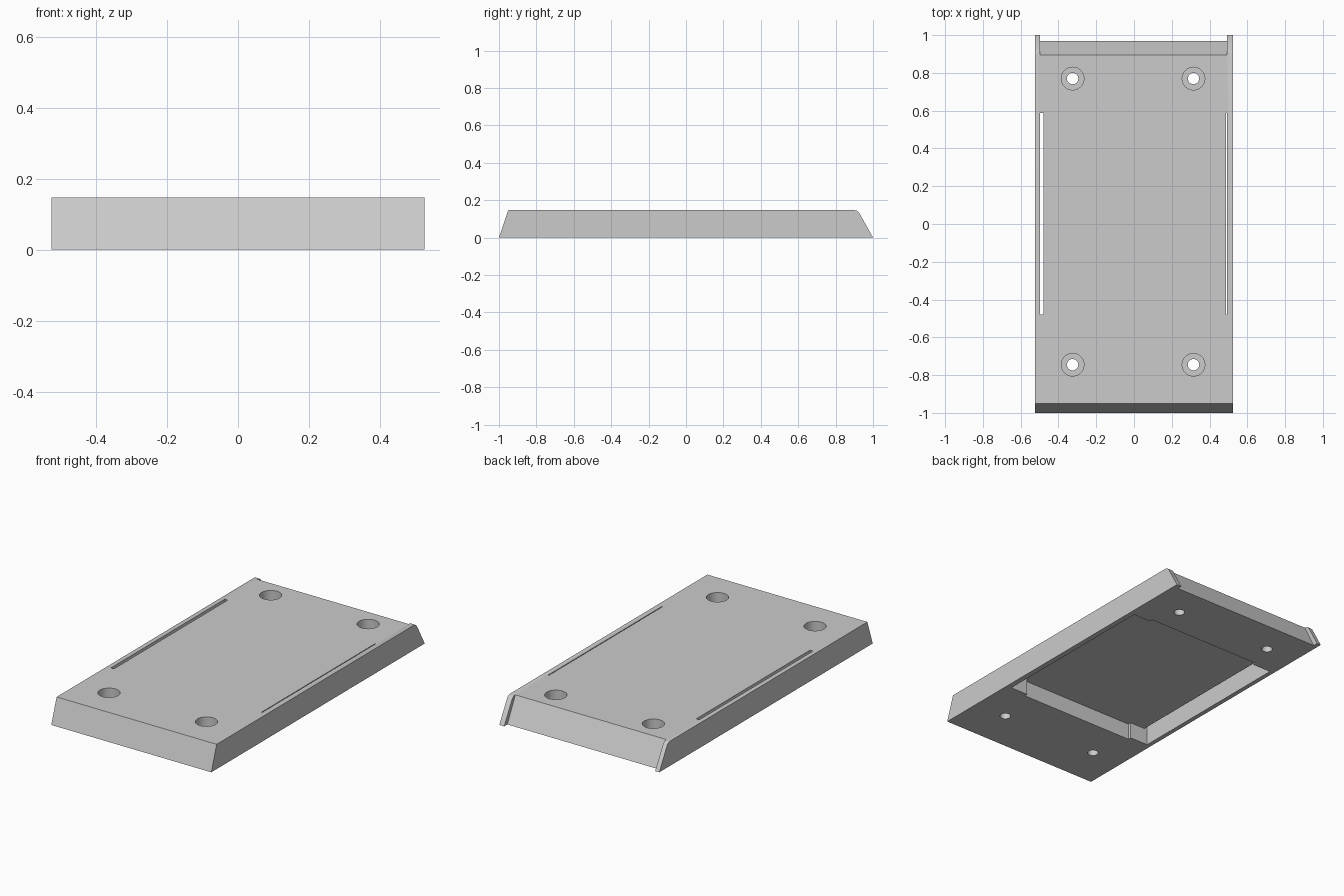
import bpy
import bmesh
import math
from mathutils import Vector

default = bpy.data.objects.get("Cube")
if default:
    bpy.data.objects.remove(default, do_unlink=True)

grey = bpy.data.materials.new("plain grey")
grey.use_nodes = True
COLOUR = (0.6, 0.6, 0.6, 1)
grey.diffuse_color = COLOUR
grey.node_tree.nodes["Principled BSDF"].inputs["Base Color"].default_value = COLOUR


def prism(name, outline, low, high, along_x=False):
    """Extrude an outline: xy outline along z, or yz outline along x."""
    bm = bmesh.new()
    verts = [bm.verts.new((low, a, b) if along_x else (a, b, low)) for a, b in outline]
    face = bm.faces.new(verts)
    result = bmesh.ops.extrude_face_region(bm, geom=[face])
    moved = [v for v in result["geom"] if isinstance(v, bmesh.types.BMVert)]
    step = high - low
    bmesh.ops.translate(bm, verts=moved, vec=Vector((step, 0, 0) if along_x else (0, 0, step)))
    bmesh.ops.recalc_face_normals(bm, faces=bm.faces)
    mesh = bpy.data.meshes.new(name)
    bm.to_mesh(mesh)
    bm.free()
    mesh.materials.append(grey)
    obj = bpy.data.objects.new(name, mesh)
    bpy.context.collection.objects.link(obj)
    return obj


def rectangle(x0, x1, y0, y1):
    return [(x0, y0), (x1, y0), (x1, y1), (x0, y1)]


def circle(x, y, radius, sides=40):
    turns = [2 * math.pi * i / sides for i in range(sides)]
    return [(x + radius * math.cos(t), y + radius * math.sin(t)) for t in turns]


def cut(target, cutter):
    cutter.hide_render = True
    mod = target.modifiers.new("cut", "BOOLEAN")
    mod.operation = "DIFFERENCE"
    mod.solver = "EXACT"
    mod.object = cutter
    bpy.context.view_layer.objects.active = target
    bpy.ops.object.modifier_apply(modifier=mod.name)
    bpy.data.objects.remove(cutter, do_unlink=True)


HALF, TOP = 0.525, 0.147
LEFT, RIGHT = 0.493, -0.498      # inner limits of the side walls
FRONT, BACK = -0.48, 0.588       # pocket ends
CEILING = 0.097

# Plate with sloped ends and a softened back edge
plate = prism("mounting_plate",
              [(-1, 0), (-0.95, TOP), (0.9, TOP), (0.913, 0.144), (0.925, 0.134), (1, 0)],
              -HALF, HALF, along_x=True)

# Recessed back slope between two thin side rails
cut(plate, prism("back_recess_cutter",
                 [(0.97, 0), (0.895, TOP), (0.87, 0.196), (1.1, 0.196), (1.1, -0.05), (0.9955, -0.05)],
                 RIGHT, LEFT, along_x=True))

# Underside pocket, slightly longer through the middle
MID, STEP = 0.378, 0.02
cut(plate, prism("pocket_cutter", [
    (RIGHT, FRONT), (-MID, FRONT), (-MID, FRONT - STEP), (MID, FRONT - STEP),
    (MID, FRONT), (LEFT, FRONT), (LEFT, BACK), (MID, BACK),
    (MID, BACK + STEP), (-MID, BACK + STEP), (-MID, BACK), (RIGHT, BACK)], -0.1, CEILING))

# Long slots from the pocket to the top
for x0, x1 in ((RIGHT, RIGHT + 0.02), (LEFT - 0.005, LEFT)):
    cut(plate, prism("slot_cutter", rectangle(x0, x1, FRONT, BACK), 0.05, 0.3))

# Counterbored screw holes
for x in (-0.325, 0.315):
    for y in (-0.745, 0.77):
        cut(plate, prism("counterbore_cutter", circle(x, y, 0.06), 0.05, 0.3))
        cut(plate, prism("screw_hole_cutter", circle(x, y, 0.03), -0.1, 0.1))

bpy.ops.object.select_all(action="DESELECT")
plate.select_set(True)
bpy.context.view_layer.objects.active = plate
bpy.ops.object.shade_smooth_by_angle(angle=math.radians(25))
